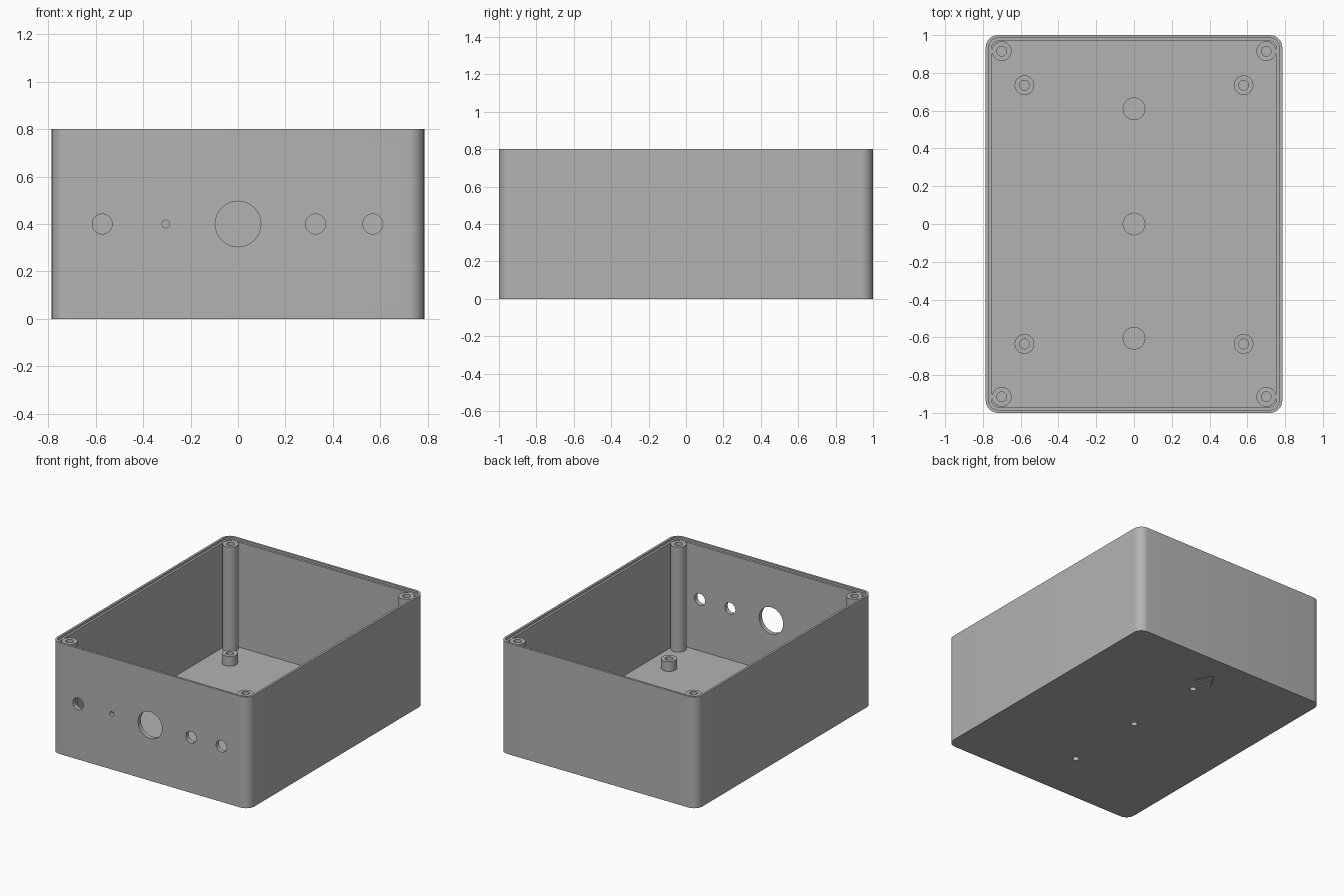
import bpy, bmesh, math
from mathutils import Matrix, Vector

if "Cube" in bpy.data.objects:
    bpy.data.objects.remove(bpy.data.objects["Cube"], do_unlink=True)

HALF_X, HALF_Y, HEIGHT = 0.785, 1.0, 0.8
CORNER, LIP, WALL, FLOOR, LEDGE = 0.065, 0.016, 0.032, 0.03, 0.785

grey = bpy.data.materials.new("plain grey plastic")
grey.use_nodes = True
grey.diffuse_color = (0.45, 0.45, 0.45, 1)
grey.node_tree.nodes["Principled BSDF"].inputs["Base Color"].default_value = grey.diffuse_color


def make_object(name, bm):
    bmesh.ops.recalc_face_normals(bm, faces=bm.faces)
    mesh = bpy.data.meshes.new(name)
    bm.to_mesh(mesh)
    bm.free()
    mesh.materials.append(grey)
    obj = bpy.data.objects.new(name, mesh)
    bpy.context.collection.objects.link(obj)
    return obj


def smooth(obj):
    bpy.ops.object.select_all(action="DESELECT")
    obj.select_set(True)
    bpy.context.view_layer.objects.active = obj
    bpy.ops.object.shade_smooth_by_angle(angle=math.radians(30))


def rounded_loop(bm, inset, z, steps=8):
    """Ring of vertices around a rounded rectangle."""
    radius = CORNER - inset
    verts = []
    for quarter, (sx, sy) in enumerate([(1, 1), (-1, 1), (-1, -1), (1, -1)]):
        for i in range(steps + 1):
            a = (quarter + i / steps) * math.pi / 2
            verts.append(bm.verts.new((sx * (HALF_X - CORNER) + radius * math.cos(a),
                                       sy * (HALF_Y - CORNER) + radius * math.sin(a), z)))
    return verts


def bridge(bm, a, b):
    for i in range(len(a)):
        j = (i + 1) % len(a)
        bm.faces.new((a[i], a[j], b[j], b[i]))


def lathe(name, profile, x, y, sides=32):
    """Turn a radius-height profile about a vertical axis."""
    bm = bmesh.new()
    verts = [bm.verts.new((x + r, y, z)) for r, z in profile]
    edges = [bm.edges.new(pair) for pair in zip(verts, verts[1:])]
    bmesh.ops.spin(bm, geom=verts + edges, cent=(x, y, 0), axis=(0, 0, 1),
                   angle=math.tau, steps=sides, use_merge=True)
    bmesh.ops.remove_doubles(bm, verts=bm.verts, dist=0.0001)
    smooth(make_object(name, bm))


def add_cutter(bm, radius, depth, location, sides=40, rotation=Matrix()):
    bmesh.ops.create_cone(bm, cap_ends=True, segments=sides, radius1=radius, radius2=radius,
                          depth=depth, matrix=Matrix.Translation(Vector(location)) @ rotation)


# Box shell with a stepped rim
bm = bmesh.new()
loops = [rounded_loop(bm, inset, z) for inset, z in [
    (0, 0), (0, HEIGHT), (LIP, HEIGHT), (LIP, LEDGE), (WALL, LEDGE), (WALL, FLOOR)]]
for lower, upper in zip(loops, loops[1:]):
    bridge(bm, lower, upper)
bm.faces.new(loops[0])
bm.faces.new(loops[-1])
shell = make_object("box_shell", bm)

# Panel holes, floor screw holes and the engraved triangle
bolt_rows = (-0.605, 0, 0.61)
bm = bmesh.new()
for x, radius in [(-0.572, 0.042), (-0.304, 0.016), (0, 0.096), (0.327, 0.042), (0.568, 0.042)]:
    add_cutter(bm, radius, 0.2, (x, -HALF_Y, 0.4), rotation=Matrix.Rotation(math.pi / 2, 4, "X"))
for y in bolt_rows:
    add_cutter(bm, 0.022, 0.2, (0, y, 0), sides=32)
triangle_turn = Matrix.Rotation(math.pi / 2, 4, "Z")
probe = bmesh.new()
add_cutter(probe, 1, 1, (0, 0, 0), sides=3)
first = max(probe.verts, key=lambda v: v.co.y).co
triangle_turn = Matrix.Rotation(math.pi / 2 - math.atan2(first.y, first.x), 4, "Z")
probe.free()
add_cutter(bm, 0.08, 0.02, (0, 0.753, 0), sides=3, rotation=triangle_turn)
cutter = make_object("hole_cutter", bm)
cutter.hide_render = True

cut = shell.modifiers.new("holes", "BOOLEAN")
cut.object = cutter
cut.solver = "EXACT"
smooth(shell)
bpy.ops.object.modifier_move_to_index(modifier=cut.name, index=0)
bpy.ops.object.modifier_apply(modifier=cut.name)
bpy.data.objects.remove(cutter, do_unlink=True)
smooth(shell)


def tube(top, hole_floor):
    """Profile of a post with a blind hole in its top."""
    return [(0.052, FLOOR), (0.052, top), (0.026, top), (0.026, hole_floor), (0, hole_floor)]


# Corner lid posts and board standoffs
for side, sx in (("left", 1), ("right", -1)):
    for end, sy, board_y in (("front", -1, -0.635), ("back", 1, 0.735)):
        lathe(f"{end}_{side}_lid_post", tube(LEDGE, 0.5), sx * 0.7, sy * 0.915)
        lathe(f"{end}_{side}_board_standoff", tube(0.1, FLOOR + 0.002), sx * 0.58, board_y)

# Closed bosses over the floor screw holes
for place, y in zip(("front", "middle", "back"), bolt_rows):
    lathe(f"{place}_floor_boss", [(0, 0.08), (0.022, 0.08), (0.022, FLOOR),
                                  (0.06, FLOOR), (0.06, 0.1), (0, 0.1)], 0, y)
